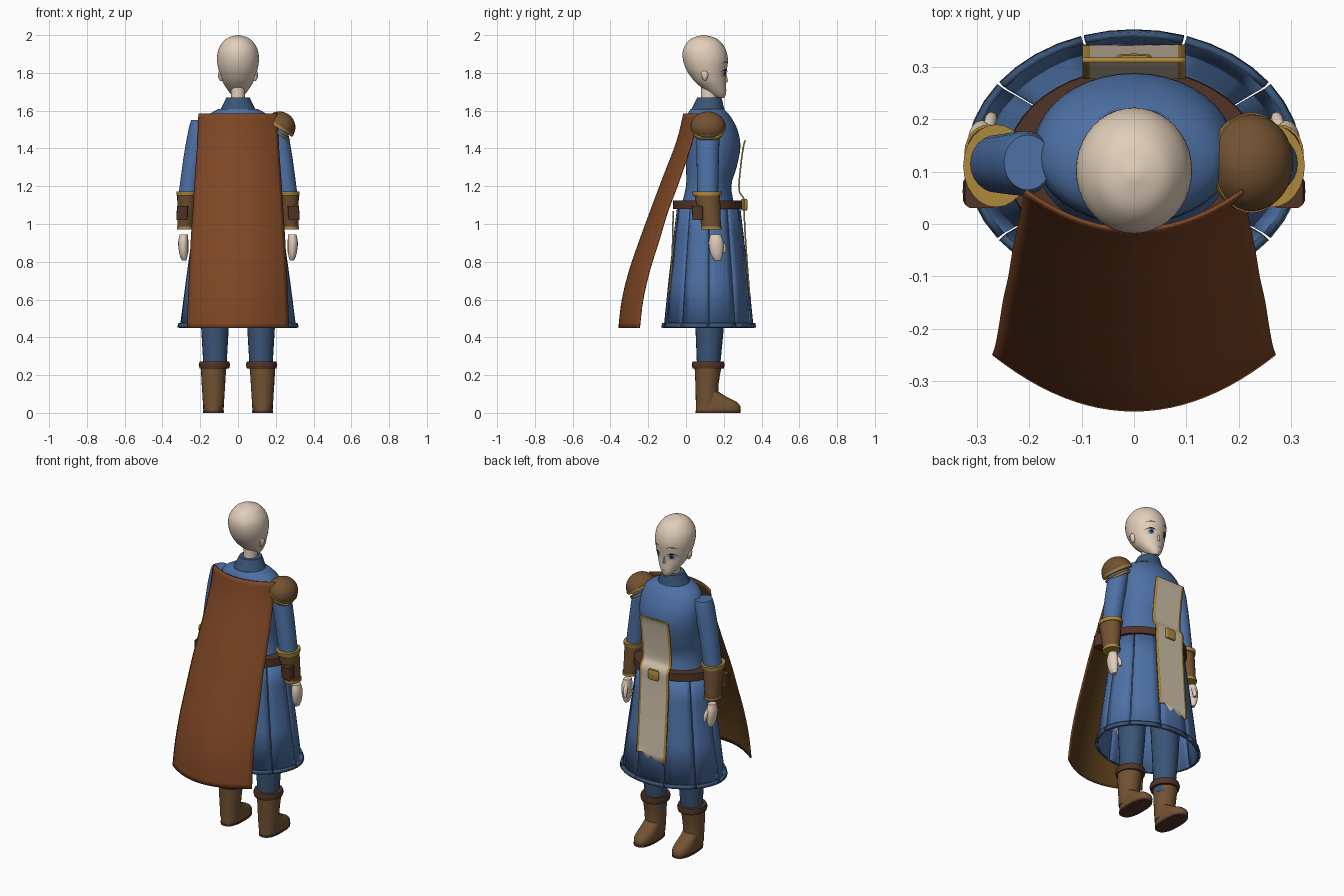
import bpy, bmesh, math, random
from mathutils import Matrix

if "Cube" in bpy.data.objects:
    bpy.data.objects.remove(bpy.data.objects["Cube"])

random.seed(4)


def mat(name, r, g, b):
    m = bpy.data.materials.new(name)
    m.diffuse_color = (r, g, b, 1)
    m.use_nodes = True
    m.node_tree.nodes["Principled BSDF"].inputs["Base Color"].default_value = m.diffuse_color
    return m


BLUE = mat("blue cloth", .075, .165, .38)
NAVY = mat("dark blue cloth", .042, .09, .18)
SKIN = mat("skin", .76, .62, .49)
LEATHER = mat("leather", .17, .085, .032)
DARK = mat("dark leather", .085, .034, .02)
GOLD = mat("gold", .42, .25, .045)
CAPE = mat("rust cape", .21, .062, .018)
LINING = mat("cape lining", .1, .045, .01)
CREAM = mat("cream cloth", .63, .53, .4)
INK = mat("black", .01, .01, .012)


def make(name, verts, faces, *mats, idx=None, thick=0, fix=True):
    me = bpy.data.meshes.new(name)
    me.from_pydata(verts, [], faces)
    for m in mats:
        me.materials.append(m)
    if idx:
        for p, i in zip(me.polygons, idx):
            p.material_index = i
    if fix:
        bm = bmesh.new()
        bm.from_mesh(me)
        bmesh.ops.recalc_face_normals(bm, faces=bm.faces)
        bm.to_mesh(me)
        bm.free()
    ob = bpy.data.objects.new(name, me)
    bpy.context.collection.objects.link(ob)
    bpy.context.view_layer.objects.active = ob
    ob.select_set(True)
    bpy.ops.object.shade_smooth_by_angle(angle=math.radians(40))
    ob.select_set(False)
    if thick:
        so = ob.modifiers.new("thickness", 'SOLIDIFY')
        so.thickness = thick
        so.material_offset = 1 if len(mats) > 1 and not idx else 0
    return ob


def spline(rows, sub):
    """Catmull-Rom refinement of rows of numbers."""
    out = []
    for i in range(len(rows) - 1):
        p = [rows[max(0, min(len(rows) - 1, i + k))] for k in (-1, 0, 1, 2)]
        for s in range(sub):
            t = s / sub
            out.append(tuple(b + .5 * t * (c - a + t * (2 * a - 5 * b + 4 * c - d + t * (3 * (b - c) + d - a)))
                             for a, b, c, d in zip(*p)))
    return out + [tuple(rows[-1])]


def loft(name, rows, m, n=32, sub=1, cx=0, p=1.0):
    """Stack of ovals; each row is z, x offset, x radius, back y, front y."""
    verts, faces = [], []
    rows = spline(rows, sub) if sub > 1 else rows
    sg = lambda v: math.copysign(abs(v) ** p, v)
    for z, dx, rx, yb, yf in rows:
        for j in range(n):
            a = 2 * math.pi * j / n
            verts.append((cx + dx + rx * sg(math.cos(a)), (yb + yf) / 2 + (yf - yb) / 2 * sg(math.sin(a)), z))
    for i in range(len(rows) - 1):
        for j in range(n):
            k = (j + 1) % n
            faces.append((i * n + j, i * n + k, i * n + n + k, i * n + n + j))
    faces += [tuple(range(n))[::-1], tuple(range((len(rows) - 1) * n, len(rows) * n))]
    return make(name, verts, faces, m)


def grid(name, pts, *mats, rule=None, thick=.008):
    """Sheet from a table of points, rows running downward."""
    nr, nc = len(pts), len(pts[0])
    cells = [(r, c) for r in range(nr - 1) for c in range(nc - 1)]
    faces = [(r * nc + c, r * nc + nc + c, r * nc + nc + c + 1, r * nc + c + 1) for r, c in cells]
    return make(name, [v for row in pts for v in row], faces, *mats,
                idx=[rule(r, c) for r, c in cells] if rule else None, thick=thick, fix=False)


def panels(name, rows, m, thick):
    """Ten flared panels with narrow slits; rows are z, x radius, y radius."""
    verts, faces, n = [], [], 5
    for k in range(10):
        base = len(verts)
        for z, rx, ry in rows:
            for j in range(n):
                a = math.radians(36 * k + .4 + 35.2 * j / (n - 1))
                verts.append((rx * math.cos(a), .12 + ry * math.sin(a), z))
        for i in range(len(rows) - 1):
            for j in range(n - 1):
                o = base + i * n + j
                faces.append((o, o + 1, o + n + 1, o + n))
    return make(name, verts, faces, m, thick=thick, fix=False)


# Torso, collar, belt and skirt
loft("torso", [(1.08, 0, .195, -.03, .26), (1.2, 0, .17, 0, .24), (1.3, 0, .178, 0, .268), (1.41, 0, .19, 0, .288),
               (1.5, 0, .19, 0, .272), (1.57, 0, .165, .005, .235), (1.61, 0, .1, .025, .2)], BLUE, 40, 4)
loft("collar", [(1.585, 0, .105, .015, .21), (1.62, 0, .085, .035, .2), (1.67, 0, .062, .06, .188)], NAVY, 32, 3)
loft("belt", [(1.08, 0, .245, -.07, .298), (1.125, 0, .243, -.068, .296)], DARK, 48)
panels("skirt", [(1.1, .215, .16), (.95, .235, .178), (.7, .27, .207), (.45, .302, .232)], BLUE, .006)
panels("skirt_hem", [(.472, .304, .235), (.45, .31, .24)], NAVY, .012)

# Head and neck
HEAD = [(1.668, 0, .018, .165, .203), (1.69, 0, .04, .125, .212), (1.72, 0, .062, .085, .213), (1.75, 0, .08, .05, .212),
        (1.78, 0, .092, .025, .212), (1.82, 0, .104, 0, .217), (1.87, 0, .111, -.016, .222), (1.92, 0, .105, -.016, .212),
        (1.96, 0, .083, .005, .188), (1.985, 0, .055, .035, .155), (2.0, 0, .008, .085, .1)]
loft("head", HEAD, SKIN, 40, 4)
loft("neck", [(1.6, 0, .045, .07, .165), (1.68, 0, .037, .08, .162), (1.78, 0, .037, .08, .16)], SKIN, 24, 2)
DENSE = spline(HEAD, 4)


def on_face(x, z, off):
    for a, b in zip(DENSE, DENSE[1:]):
        if a[0] <= z <= b[0]:
            t = (z - a[0]) / (b[0] - a[0])
            _, _, rx, yb, yf = [u + (v - u) * t for u, v in zip(a, b)]
            return (x, (yb + yf) / 2 + (yf - yb) / 2 * math.sqrt(max(0, 1 - (x / rx) ** 2)) + off, z)


def face_disc(name, x, z, rx, rz, m, off, n=16):
    ring = [(math.cos(2 * math.pi * i / n), math.sin(2 * math.pi * i / n)) for i in range(n)]
    verts = [on_face(x, z, off)] + [on_face(x + rx * c * f, z + rz * s * f, off) for f in (.5, 1) for c, s in ring]
    faces = []
    for i in range(n):
        k = (i + 1) % n
        faces += [(0, 1 + k, 1 + i), (1 + i, 1 + k, 1 + n + k, 1 + n + i)]
    return make(name, verts, faces, m)


def face_arc(name, x, z, w, h, t, m, off=.004):
    """Curved stroke: half width, rise in the middle, thickness."""
    pts = []
    for d in (t / 2, -t / 2):
        pts.append([on_face(x + w * u, z + h * (1 - u * u) + d * (1.2 - abs(u)), off)
                    for u in [i / 5 - 1 for i in range(11)]])
    return grid(name, pts, m, thick=0)


for s, side in ((1, "right"), (-1, "left")):
    face_disc(side + "_eye_white", s * .048, 1.797, .024, .017, CREAM, .002)
    face_disc(side + "_iris", s * .046, 1.798, .014, .017, BLUE, .0035)
    face_disc(side + "_pupil", s * .046, 1.798, .007, .009, INK, .005)
    face_arc(side + "_lash", s * .049, 1.805, .028, .012, .008, INK, .006)
    face_arc(side + "_brow", s * .05, 1.85, .028, .008, .005, INK)
    loft(side + "_ear", [(1.757, 0, .006, .095, .105), (1.775, s * .005, .012, .085, .115),
                         (1.8, s * .008, .01, .08, .118), (1.812, s * .008, .003, .09, .105)], SKIN, 12, 2, s * .088)
face_arc("mouth", 0, 1.712, .014, -.003, .004, DARK)
loft("nose", [(1.75, 0, .007, .2, .216), (1.757, 0, .008, .2, .224), (1.79, 0, .004, .2, .215)], SKIN, 10)

# Arms, bracers, hands, legs and boots
for s, side in ((1, "right"), (-1, "left")):
    loft(side + "_arm", [(1.15, s * .263, .052, .06, .17), (1.35, s * .235, .054, .056, .174),
                         (1.5, s * .208, .054, .055, .178), (1.55, s * .203, .045, .065, .17)], BLUE, 24, 2)
    loft(side + "_bracer", [(.98, s * .278, .042, .085, .185), (1.16, s * .265, .057, .042, .18)], LEATHER, 24)
    loft(side + "_bracer_lower_trim", [(.972, s * .278, .046, .08, .19), (.988, s * .278, .046, .08, .19)], GOLD, 24)
    loft(side + "_bracer_upper_trim", [(1.15, s * .265, .061, .036, .187), (1.172, s * .263, .063, .032, .19)], GOLD, 24)
    loft(side + "_bracer_buckle", [(1.02, s * .297, .03, .035, .09), (1.095, s * .293, .03, .03, .09)], DARK, 16, p=.4)
    loft(side + "_hand", [(.808, s * .285, .012, .15, .185), (.84, s * .288, .022, .13, .195),
                          (.9, s * .29, .027, .12, .198), (.945, s * .287, .022, .13, .185)], SKIN, 16, 3)
    loft(side + "_thumb", [(.85, s * .27, .008, .195, .212), (.885, s * .273, .012, .185, .213),
                           (.92, s * .28, .01, .165, .19)], SKIN, 10, 2)
    loft(side + "_leg", [(.2, 0, .058, .06, .175), (.45, 0, .073, .05, .2), (.7, 0, .085, .04, .21),
                         (1.05, 0, .09, .03, .22)], NAVY, 24, 2, s * .122)
    loft(side + "_boot_shaft", [(.04, 0, .055, .052, .17), (.15, 0, .062, .05, .172), (.25, 0, .068, .045, .19)],
         LEATHER, 24, 2, s * .13)
    loft(side + "_boot_cuff", [(.235, 0, .078, .035, .2), (.255, 0, .083, .03, .205), (.272, 0, .078, .035, .2)],
         DARK, 24, 1, s * .125)
    loft(side + "_boot_foot", [(.01, 0, .053, .052, .288), (.035, 0, .055, .052, .288), (.06, 0, .052, .053, .265),
                               (.085, 0, .05, .054, .215), (.11, 0, .05, .055, .175)], LEATHER, 24, 2, s * .13, .8)
    loft(side + "_boot_sole", [(0, 0, .054, .05, .289), (.012, 0, .056, .05, .29)], DARK, 24, 1, s * .13, .8)

# Single tilted shoulder guard with gold rim
bm = bmesh.new()
bmesh.ops.create_uvsphere(bm, u_segments=32, v_segments=16, radius=1)
bmesh.ops.bisect_plane(bm, geom=bm.verts[:] + bm.edges[:] + bm.faces[:], plane_co=(0, 0, 0), plane_no=(0, 0, -1),
                       clear_outer=True)
tilt = Matrix.Translation((.222, .117, 1.515)) @ Matrix.Rotation(math.radians(32), 4, 'Y')
guard = make("shoulder_guard", [v.co[:] for v in bm.verts],
             [[v.index for v in f.verts] for f in bm.faces] if not bm.verts.index_update() else [], LEATHER, thick=.05)
bm.free()
guard.matrix_world = tilt @ Matrix.Diagonal((.083, .093, .08, 1))
rim = loft("shoulder_guard_rim", [(-.012, 0, .083, -.093, .093), (.004, 0, .086, -.096, .096)], GOLD, 32)
rim.matrix_world = tilt
rim2 = loft("shoulder_guard_lower_rim", [(-.04, .012, .066, -.078, .078), (-.026, .012, .07, -.082, .082)], GOLD, 32)
rim2.matrix_world = tilt

# Cape: z, centre y, edge depth, half width
back = spline([(1.585, -.015, .075, .21), (1.44, -.05, .08, .215), (1.23, -.13, .09, .23), (1.07, -.19, .09, .24),
               (.92, -.245, .1, .25), (.76, -.3, .105, .258), (.6, -.34, .108, .265), (.45, -.358, .108, .271)], 4)
us = [i / 12 - 1 for i in range(25)]
grid("cape", [[(w * u, y + d * u * u, z) for u in us] for z, y, d, w in back], CAPE, LINING)

# Cloth tabards, front and back, with gold borders and frayed ends
xs = [-.098, -.084, -.06, -.03, 0, .03, .06, .084, .098]


def tabard(name, path):
    path = spline(path, 4)
    pts = [[(x, y, z) for x in xs] for y, z in path]
    pts[-1] = [(x, y, z + random.uniform(-.03, .03)) for x, y, z in pts[-1]]
    grid(name, pts, CREAM, GOLD, rule=lambda r, c: int(c in (0, len(xs) - 2) or r == 0), thick=.008)


tabard("front_tabard", [(.31, 1.445), (.3, 1.41), (.285, 1.3), (.277, 1.18), (.303, 1.13), (.304, 1.06),
                        (.309, .95), (.323, .75), (.335, .6)])
tabard("back_tabard", [(-.072, 1.07), (-.074, .95), (-.08, .78), (-.098, .62)])
loft("belt_buckle", [(1.072, 0, .03, .295, .322), (1.08, 0, .034, .295, .325), (1.125, 0, .034, .295, .325),
                     (1.133, 0, .03, .295, .322)], GOLD, 24, p=.4)
